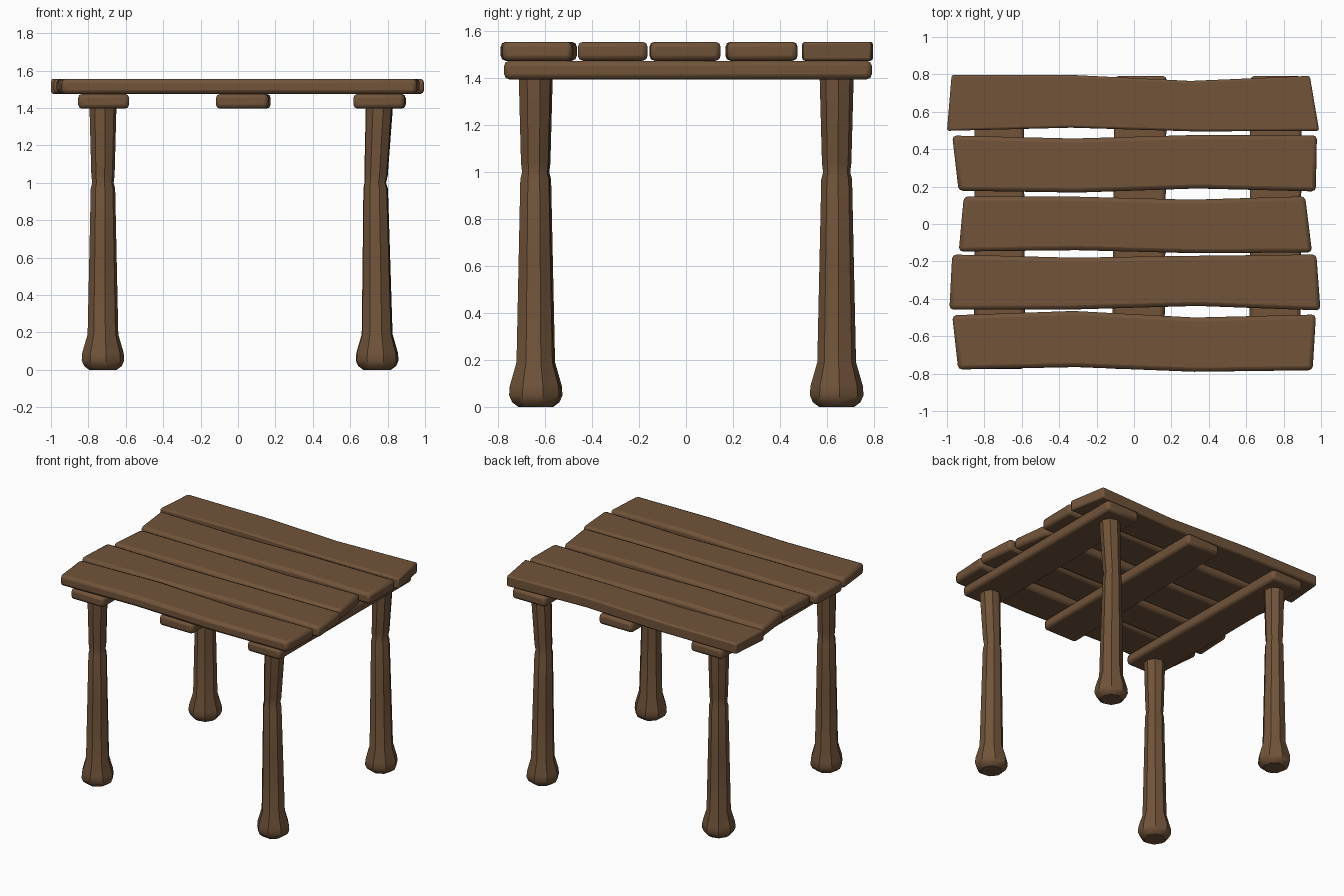
import bpy, bmesh, math

if "Cube" in bpy.data.objects:
    bpy.data.objects.remove(bpy.data.objects["Cube"])

wood = bpy.data.materials.new("brown wood")
wood.diffuse_color = (0.165, 0.088, 0.042, 1)
wood.use_nodes = True
wood.node_tree.nodes["Principled BSDF"].inputs["Base Color"].default_value = wood.diffuse_color


def finish(name, bm, bevel, angle=30):
    bmesh.ops.recalc_face_normals(bm, faces=bm.faces)
    me = bpy.data.meshes.new(name)
    bm.to_mesh(me)
    bm.free()
    me.materials.append(wood)
    ob = bpy.data.objects.new(name, me)
    bpy.context.collection.objects.link(ob)
    if bevel:
        m = ob.modifiers.new("rounded edges", 'BEVEL')
        m.width, m.segments, m.limit_method = bevel, 2, 'ANGLE'
        m.angle_limit = math.radians(40)
    bpy.ops.object.select_all(action='DESELECT')
    ob.select_set(True)
    bpy.context.view_layer.objects.active = ob
    bpy.ops.object.shade_smooth_by_angle(angle=math.radians(angle))
    return ob


def slab(name, side_a, side_b, z0, z1, bevel):
    """Board between two matching edge lines, cut into sections along its length."""
    bm = bmesh.new()
    rings = [[bm.verts.new((*p, z)) for p, z in ((a, z0), (b, z0), (b, z1), (a, z1))]
             for a, b in zip(side_a, side_b)]
    for r, s in zip(rings, rings[1:]):
        for i in range(4):
            j = (i + 1) % 4
            bm.faces.new((r[i], r[j], s[j], s[i]))
    bm.faces.new(rings[0])
    bm.faces.new(rings[-1])
    return finish(name, bm, bevel)


# Top planks: left/right x and wavy y for the back edge, then the front edge
planks = [
    ((-.975, .94), (.797, .797, .765, .792), (-1.0, .99), (.498, .515, .495, .498), .012),
    ((-.972, .978), (.473, .457, .476, .474), (-.938, .972), (.178, .168, .19, .174), .022),
    ((-.91, .915), (.148, .146, .13, .148), (-.937, .952), (-.147, -.14, -.156, -.152), .022),
    ((-.972, .975), (-.163, -.18, -.17, -.163), (-.987, .997), (-.458, -.457, -.438, -.462), .022),
    ((-.972, .973), (-.488, -.465, -.5, -.484), (-.94, .955), (-.778, -.765, -.79, -.782), .022),
]
for n, (bx, by, fx, fy, bev) in enumerate(planks):
    def edge(xs, ys):
        return [(xs[0] + (xs[1] - xs[0]) * i / 3, y) for i, y in enumerate(ys)]
    slab(f"top_plank_{n + 1}", edge(fx, fy), edge(bx, by), 1.475, 1.556, bev)

# Cross battens under the planks
battens = [("left", -.855, -.582, -.852, -.59), ("middle", -.118, .162, -.103, .175),
           ("right", .617, .89, .622, .897)]
for side, f0, f1, b0, b1 in battens:
    slab(f"{side}_batten", [(f0, -.775), (b0, .792)], [(f1, -.775), (b1, .792)],
         1.396, 1.475, .022)

# Legs: eight-sided, flared foot, pinch near z = 1, right ones kink outward at the top
profile = [(0, .075, 0), (.02, .102, 0), (.05, .115, 0), (.09, .112, 0), (.19, .083, 0),
           (.6, .074, -.004), (.97, .066, -.008), (1.0, .058, -.01), (1.04, .063, -.006),
           (1.41, .073, .012)]


def leg(name, x, y, kink, turn):
    bm = bmesh.new()
    rings = []
    for z, r, d in profile:
        rings.append([bm.verts.new((x + d * kink + r * math.cos(a), y + r * math.sin(a), z))
                      for a in (math.tau * i / 8 + turn for i in range(8))])
    for r, s in zip(rings, rings[1:]):
        for i in range(8):
            j = (i + 1) % 8
            bm.faces.new((r[i], r[j], s[j], s[i]))
    bm.faces.new(rings[0])
    bm.faces.new(rings[-1])
    finish(name, bm, 0, 35)


leg("front_left_leg", -.722, -.64, 0, .15)
leg("back_left_leg", -.722, .642, 0, .6)
leg("front_right_leg", .744, -.643, 1, .3)
leg("back_right_leg", .744, .642, 1, .1)
